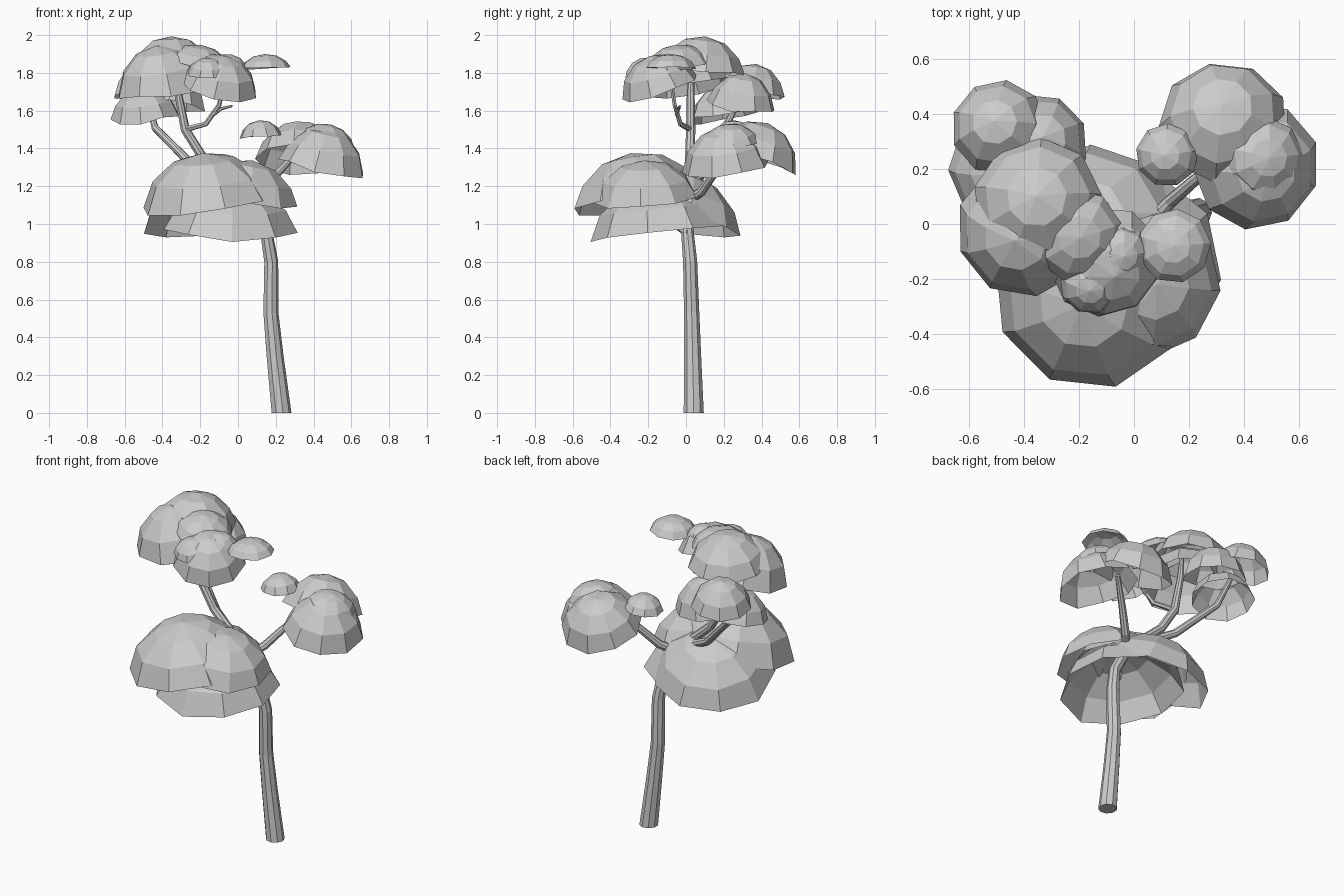
import bpy, bmesh, math, random
from mathutils import Vector

if "Cube" in bpy.data.objects:
    bpy.data.objects.remove(bpy.data.objects["Cube"])

random.seed(4)


def finish(name, bm):
    me = bpy.data.meshes.new(name)
    bm.to_mesh(me)
    bm.free()
    ob = bpy.data.objects.new(name, me)
    bpy.context.collection.objects.link(ob)
    return ob


def dome(name, c, radius, height, axis, n=9):
    """Open faceted leaf shell: rim centre, rim radius, height, tilt axis."""
    bm = bmesh.new()
    q = Vector((0, 0, 1)).rotation_difference(Vector(axis))
    c = Vector(c)
    spin = random.uniform(0, math.tau)
    end = math.radians(74)
    rings = []
    for k, f in enumerate((.36, .7, 1)):
        t = end * f
        r = radius * math.sin(t) / math.sin(end)
        z = height * (math.cos(t) - math.cos(end)) / (1 - math.cos(end))
        ring = []
        for i in range(n):
            a = spin + math.tau * i / n
            dz = random.uniform(-.08, .05) * height if k == 2 else 0
            ring.append(bm.verts.new(c + q @ Vector((r * math.cos(a), r * math.sin(a), z + dz))))
        rings.append(ring)
    top = bm.verts.new(c + q @ Vector((0, 0, height)))
    for i in range(n):
        j = (i + 1) % n
        bm.faces.new((top, rings[0][i], rings[0][j]))
        for lo, hi in ((rings[1], rings[0]), (rings[2], rings[1])):
            bm.faces.new((lo[i], lo[j], hi[j], hi[i]))
    return finish(name, bm)


def limb(name, pts, n=9):
    """Tapered faceted tube through (x, y, z, radius) points."""
    bm = bmesh.new()
    P = [Vector(p[:3]) for p in pts]
    rings = []
    for k, p in enumerate(P):
        d = (P[min(k + 1, len(P) - 1)] - P[max(k - 1, 0)]).normalized()
        if k == 0 and p.z == 0:
            d = Vector((0, 0, 1))
        q = Vector((0, 0, 1)).rotation_difference(d)
        rings.append([bm.verts.new(p + q @ Vector((
            pts[k][3] * math.cos(math.tau * i / n),
            pts[k][3] * math.sin(math.tau * i / n), 0))) for i in range(n)])
    for a, b in zip(rings, rings[1:]):
        for i in range(n):
            j = (i + 1) % n
            bm.faces.new((a[i], a[j], b[j], b[i]))
    bm.faces.new(rings[0][::-1])
    bm.faces.new(rings[-1])
    return finish(name, bm)


# Trunk and branches
limb("trunk", [(.229, .041, 0, .054), (.195, .035, .3, .046), (.173, .03, .53, .041),
               (.175, .022, .8, .038), (.15, .008, .95, .034), (.06, .005, 1.12, .032),
               (-.02, .015, 1.2, .03)])
limb("top_branch", [(.03, .01, 1.15, .03), (-.18, .02, 1.34, .026), (-.28, .025, 1.5, .025),
                    (-.325, .025, 1.73, .02), (-.33, .03, 1.86, .012)])
limb("back_branch", [(0, .015, 1.17, .027), (-.22, .1, 1.29, .024), (-.44, .21, 1.51, .02),
                     (-.48, .28, 1.66, .014)])
limb("right_branch", [(.06, .005, 1.12, .027), (.13, .08, 1.17, .025), (.21, .15, 1.27, .022),
                      (.33, .25, 1.4, .015)])
limb("front_twig", [(-.28, .025, 1.5, .016), (-.17, -.03, 1.53, .014), (-.1, -.06, 1.63, .012),
                    (-.07, -.08, 1.76, .01)], 6)
limb("side_twig", [(-.13, -.05, 1.58, .011), (-.09, -.04, 1.61, .009), (-.03, -.03, 1.625, .006)], 6)
limb("low_twig", [(.17, .01, .95, .018), (.09, -.07, 1.0, .016), (0, -.13, 1.02, .014),
                  (-.03, -.16, 1.12, .01)], 6)

# Leaf domes, grouped by cluster
clusters = {
    "lower_leaves": [
        ((-.16, -.25, 1.12), .355, .26, (-.1, -.17, 1)),
        ((.04, -.21, 1.14), .28, .2, (.2, -.05, 1)),
        ((-.04, -.15, .965), .36, .25, (.02, -.12, 1)),
        ((-.16, -.05, 1.03), .35, .25, (-.15, .3, 1)),
    ],
    "right_leaves": [
        ((.325, .37, 1.35), .235, .195, (-.02, .35, 1)),
        ((.445, .21, 1.305), .235, .21, (.2, -.12, 1)),
        ((.12, .25, 1.465), .115, .085, (-.1, 0, 1)),
        ((.47, .24, 1.44), .15, .09, (.25, 0, 1)),
    ],
    "top_leaves": [
        ((-.35, .08, 1.81), .235, .185, (-.02, .12, 1)),
        ((-.4, -.02, 1.72), .25, .23, (-.15, -.18, 1)),
        ((-.1, -.14, 1.73), .21, .17, (.2, -.32, 1)),
        ((-.21, -.04, 1.85), .17, .1, (.15, -.1, 1)),
        ((-.16, -.22, 1.8), .11, .08, (0, -.3, 1)),
        ((-.05, -.11, 1.82), .11, .08, (.2, -.1, 1)),
        ((.145, -.08, 1.825), .135, .075, (-.03, 0, 1)),
    ],
    "back_leaves": [
        ((-.49, .35, 1.69), .175, .16, (-.12, .15, 1)),
        ((-.35, .29, 1.62), .185, .18, (.12, .15, 1)),
        ((-.49, .2, 1.57), .185, .16, (-.12, -.15, 1)),
    ],
}
for name, domes in clusters.items():
    for k, args in enumerate(domes):
        dome(f"{name}_{k + 1}", *args)
